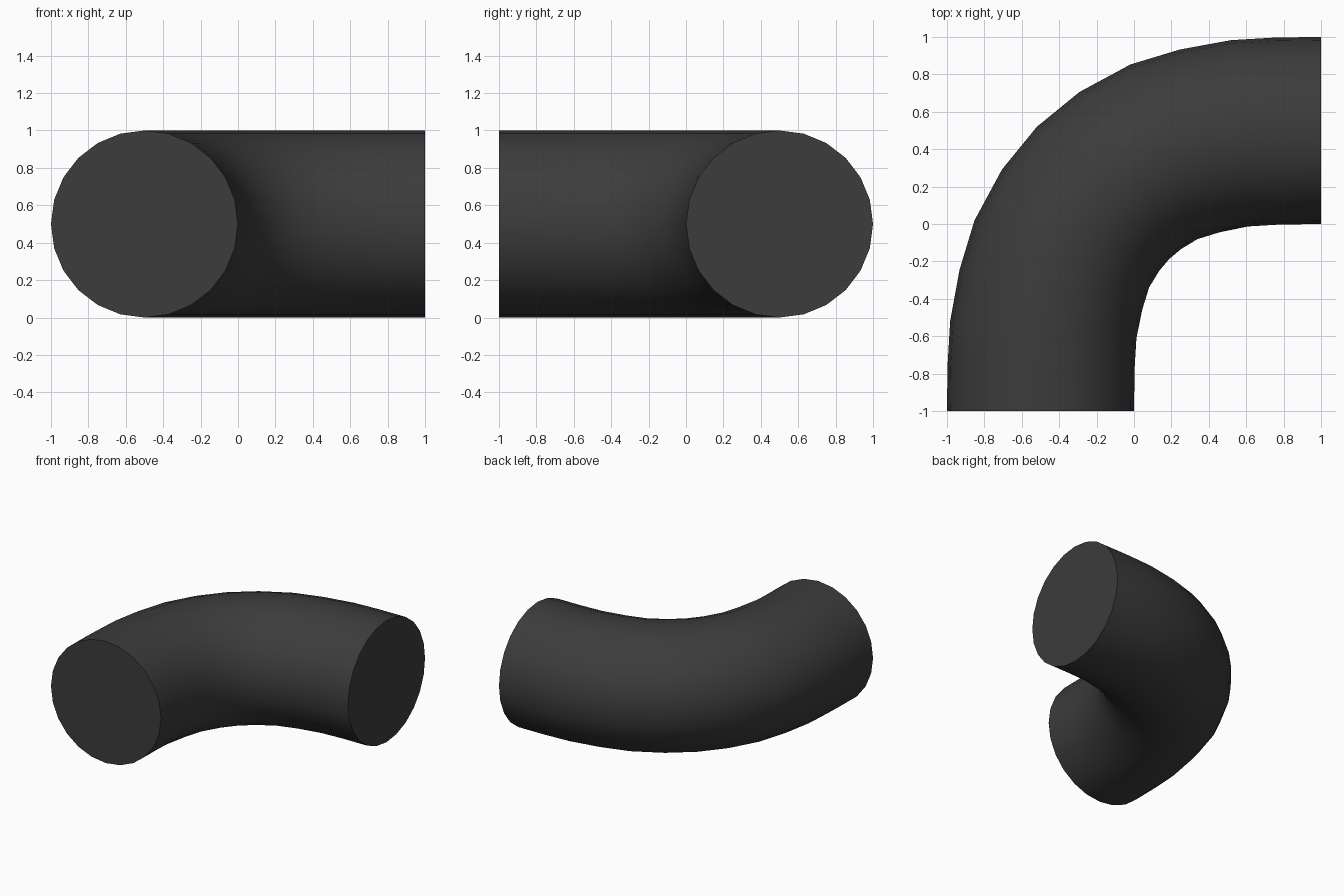
import bpy, bmesh
from math import sin, cos, radians, tau
from mathutils import Vector

if "Cube" in bpy.data.objects:
    bpy.data.objects.remove(bpy.data.objects["Cube"])

SIDES, RADIUS = 24, 0.5

# Half of the bend centreline: x, y, turn angle in degrees
half = [(-0.5, -1, 0), (-0.497, -0.766, 1.3), (-0.485, -0.565, 5.2),
        (-0.444, -0.35, 12.1), (-0.386, -0.16, 21), (-0.286, 0.02, 33),
        (-0.166, 0.166, 45)]
# Mirror across the diagonal for the other half
path = half + [(-y, -x, 90 - a) for x, y, a in reversed(half[:-1])]

# Sweep a round section along the bend
bm = bmesh.new()
rings = []
for x, y, a in path:
    out = Vector((cos(radians(a)), -sin(radians(a)), 0))
    ring = []
    for i in range(SIDES):
        t = tau * i / SIDES
        ring.append(bm.verts.new(Vector((x, y, RADIUS)) + out * (RADIUS * cos(t))
                                 + Vector((0, 0, RADIUS * sin(t)))))
    rings.append(ring)
for r0, r1 in zip(rings, rings[1:]):
    for i in range(SIDES):
        j = (i + 1) % SIDES
        bm.faces.new((r0[i], r0[j], r1[j], r1[i]))

# Flat end caps
bm.faces.new(rings[0])
bm.faces.new(rings[-1])
bmesh.ops.recalc_face_normals(bm, faces=bm.faces)

mesh = bpy.data.meshes.new("pipe_elbow")
bm.to_mesh(mesh)
bm.free()
pipe = bpy.data.objects.new("pipe_elbow", mesh)
bpy.context.collection.objects.link(pipe)

# Dark rubber colour
dark = bpy.data.materials.new("dark_grey")
dark.diffuse_color = (0.045, 0.045, 0.045, 1)
dark.use_nodes = True
dark.node_tree.nodes["Principled BSDF"].inputs["Base Color"].default_value = dark.diffuse_color
mesh.materials.append(dark)

# Smooth tube, sharp ends
bpy.context.view_layer.objects.active = pipe
pipe.select_set(True)
bpy.ops.object.shade_smooth_by_angle(angle=radians(35))
